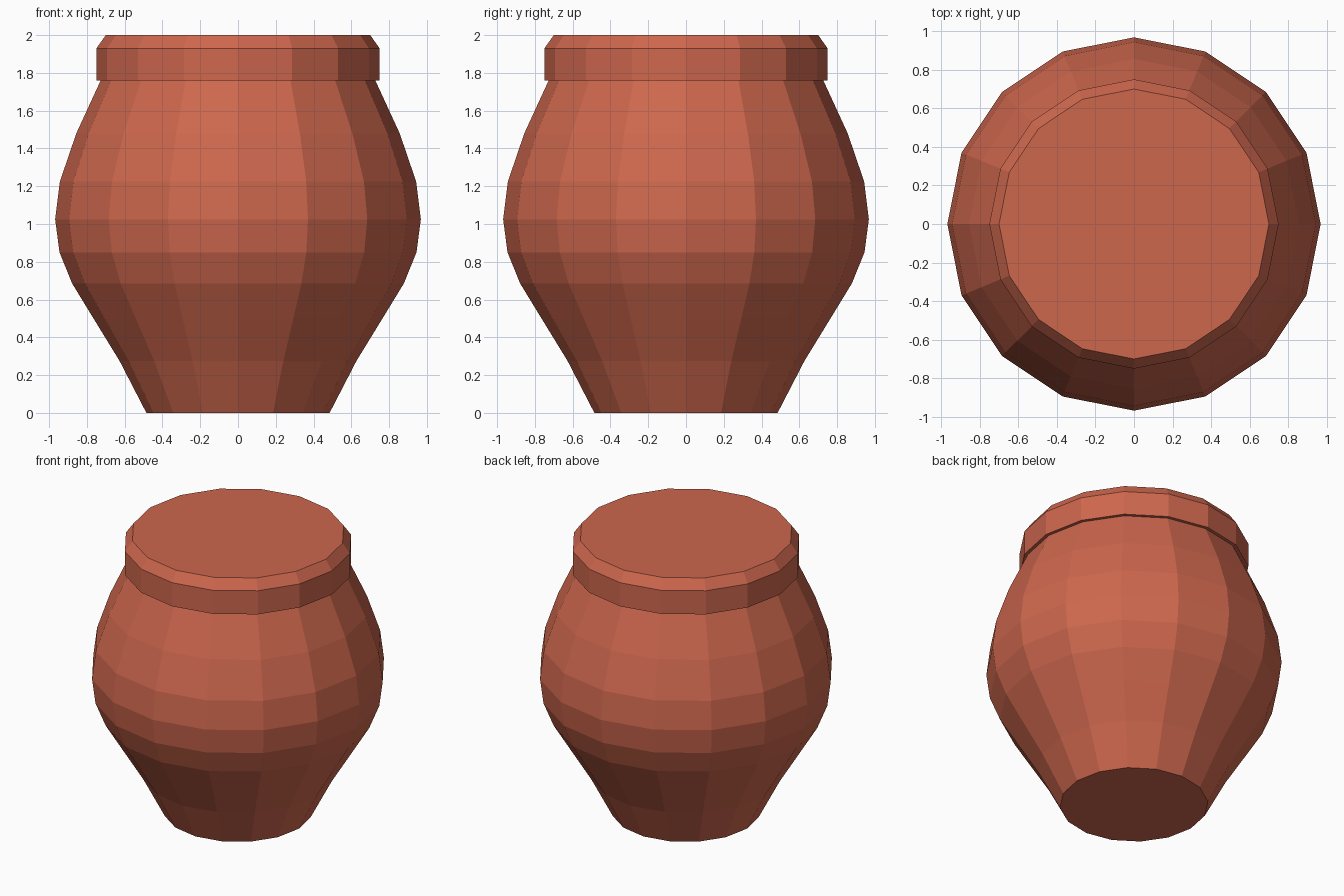
import bpy, bmesh, math

if "Cube" in bpy.data.objects:
    bpy.data.objects.remove(bpy.data.objects["Cube"])

SIDES = 16

# Terracotta clay, the only colour
clay = bpy.data.materials.new("terracotta")
clay.diffuse_color = (0.61, 0.135, 0.075, 1.0)
clay.use_nodes = True
clay.node_tree.nodes["Principled BSDF"].inputs["Base Color"].default_value = clay.diffuse_color


def lathe(name, profile):
    """Closed 16-sided solid of revolution from (radius, height) pairs."""
    bm = bmesh.new()
    rings = []
    for r, z in profile:
        rings.append([bm.verts.new((r * math.cos(2 * math.pi * i / SIDES),
                                    r * math.sin(2 * math.pi * i / SIDES), z))
                      for i in range(SIDES)])
    for low, high in zip(rings, rings[1:]):
        for i in range(SIDES):
            j = (i + 1) % SIDES
            bm.faces.new((low[i], low[j], high[j], high[i]))
    bm.faces.new(rings[0][::-1])
    bm.faces.new(rings[-1])
    bmesh.ops.recalc_face_normals(bm, faces=bm.faces)
    mesh = bpy.data.meshes.new(name)
    bm.to_mesh(mesh)
    bm.free()
    mesh.materials.append(clay)
    obj = bpy.data.objects.new(name, mesh)
    bpy.context.collection.objects.link(obj)
    return obj


# Pot from foot to shoulder, stepping out to a collar and a bevelled flat lid
lathe("clay_pot", [
    (0.485, 0.0), (0.627, 0.275), (0.765, 0.50), (0.878, 0.685),
    (0.945, 0.85), (0.968, 1.025), (0.943, 1.225), (0.856, 1.48),
    (0.727, 1.76),                                # shoulder meets collar
    (0.75, 1.76), (0.75, 1.93), (0.70, 2.0),      # collar and lid edge
])
